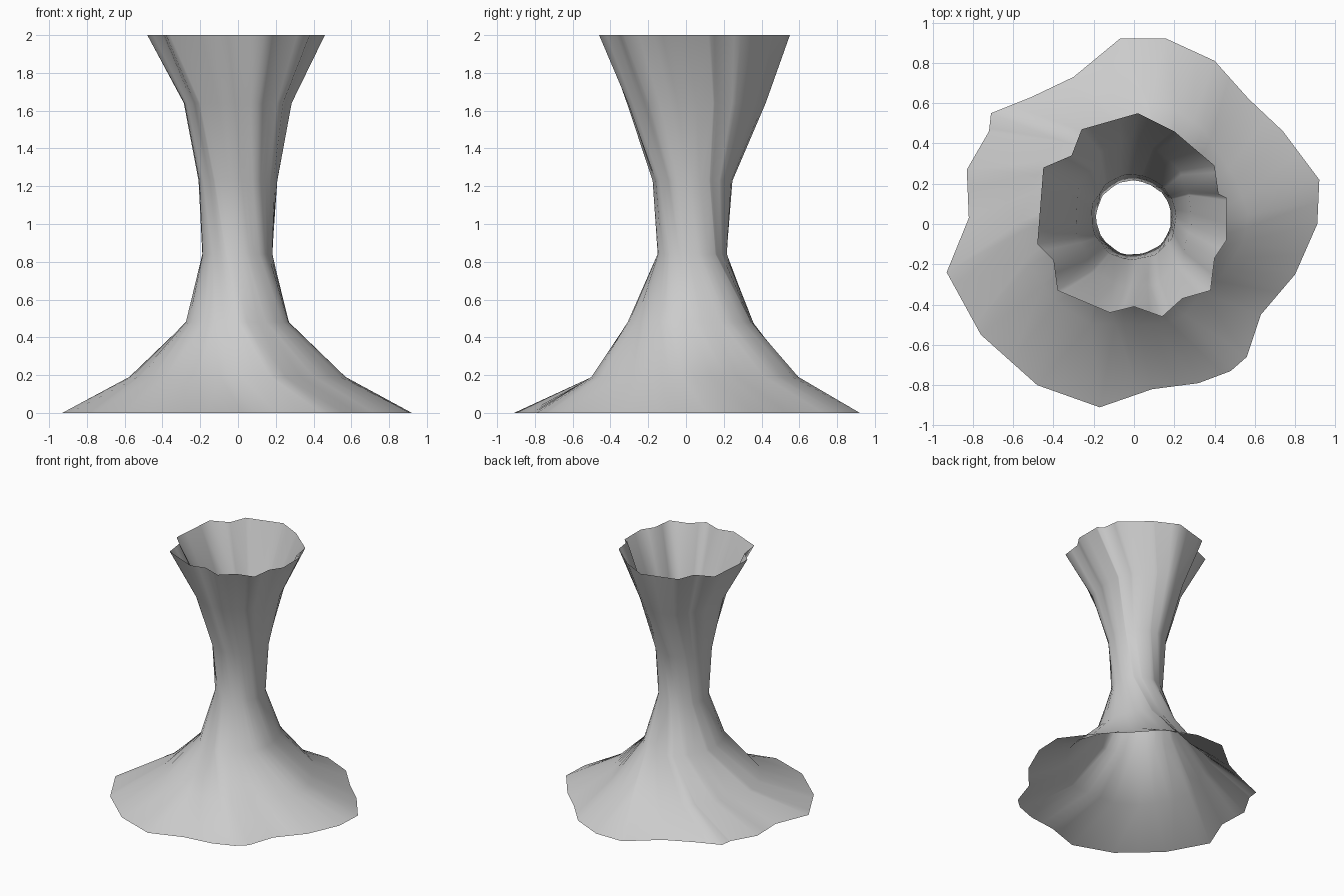
import bpy
import math

default_cube = bpy.data.objects.get("Cube")
if default_cube:
    bpy.data.objects.remove(default_cube, do_unlink=True)


def make_material(name, colour):
    material = bpy.data.materials.new(name)
    material.use_nodes = True
    material.diffuse_color = colour
    material.node_tree.nodes["Principled BSDF"].inputs["Base Color"].default_value = colour
    return material


def to_polar(outline):
    """Turn outline corners into (angle, radius) pairs sorted by angle."""
    return sorted((math.atan2(y, x) % math.tau, math.hypot(x, y)) for x, y in outline)


def radius_at(polar, angle):
    """Distance from the axis to the straight-sided outline at an angle."""
    angle %= math.tau
    for i, (start, r0) in enumerate(polar):
        end, r1 = polar[(i + 1) % len(polar)]
        span = (end - start) % math.tau
        offset = (angle - start) % math.tau
        if offset <= span:
            return r0 * r1 * math.sin(span) / (
                r0 * math.sin(offset) + r1 * math.sin(span - offset))
    return polar[0][1]


# Ragged outlines of the foot and the mouth
foot = to_polar([
    (-.07, .92), (.16, .92), (.4, .81), (.57, .62), (.74, .46), (.92, .22),
    (.91, 0), (.8, -.25), (.63, -.45), (.56, -.66), (.48, -.73), (.32, -.79),
    (.09, -.82), (-.17, -.91), (-.48, -.8), (-.76, -.55), (-.93, -.24),
    (-.82, .03), (-.83, .27), (-.72, .46), (-.71, .55), (-.51, .63), (-.3, .73)])
mouth = to_polar([
    (.02, .55), (.2, .46), (.27, .4), (.4, .29), (.42, .15), (.46, .13),
    (.46, -.08), (.4, -.17), (.38, -.33), (.24, -.37), (.14, -.46), (0, -.41),
    (-.12, -.44), (-.38, -.33), (-.4, -.18), (-.48, -.1), (-.45, .28),
    (-.31, .34), (-.26, .47)])
FOOT_MEAN = sum(r for _, r in foot) / len(foot)
MOUTH_MEAN = sum(r for _, r in mouth) / len(mouth)

# Rings: height, x radius, y radius, y centre, foot weight, mouth weight, twist
rings = [
    (0, FOOT_MEAN, FOOT_MEAN, 0, 1, 0, 0),
    (.19, .54, .55, .03, .7, 0, -12),
    (.48, .27, .34, .03, .4, 0, -30),
    (.84, .185, .185, .03, .15, .15, -52),
    (1.23, .21, .21, .03, 0, .3, -68),
    (1.64, .29, .36, .03, 0, .6, -76),
    (2, MOUTH_MEAN, MOUTH_MEAN, 0, 0, 1, -80),
]
full_twist = math.radians(rings[-1][-1])

# One column for every corner of either outline, without near duplicates
candidates = sorted([a for a, _ in foot] + [(a - full_twist) % math.tau for a, _ in mouth])
columns = []
for angle in candidates:
    if not columns or angle - columns[-1] > .004:
        columns.append(angle)

# Twisted open funnel skinned between the rings
verts = []
for z, rx, ry, centre, foot_weight, mouth_weight, twist in rings:
    for angle in columns:
        turned = angle + math.radians(twist)
        foot_bump = radius_at(foot, angle) / FOOT_MEAN - 1
        mouth_bump = radius_at(mouth, angle + full_twist) / MOUTH_MEAN - 1
        scale = 1 + foot_weight * foot_bump + mouth_weight * mouth_bump
        verts.append((rx * scale * math.cos(turned),
                      centre + ry * scale * math.sin(turned), z))

count = len(columns)
faces = []
for row in range(len(rings) - 1):
    for i in range(count):
        j = (i + 1) % count
        low, high = row * count, (row + 1) * count
        faces.append((low + i, low + j, high + j, high + i))

mesh = bpy.data.meshes.new("twisted_funnel")
mesh.from_pydata(verts, [], faces)
mesh.shade_smooth()
mesh.materials.append(make_material("light grey", (.6, .6, .6, 1)))
funnel = bpy.data.objects.new("twisted_funnel", mesh)
bpy.context.collection.objects.link(funnel)
